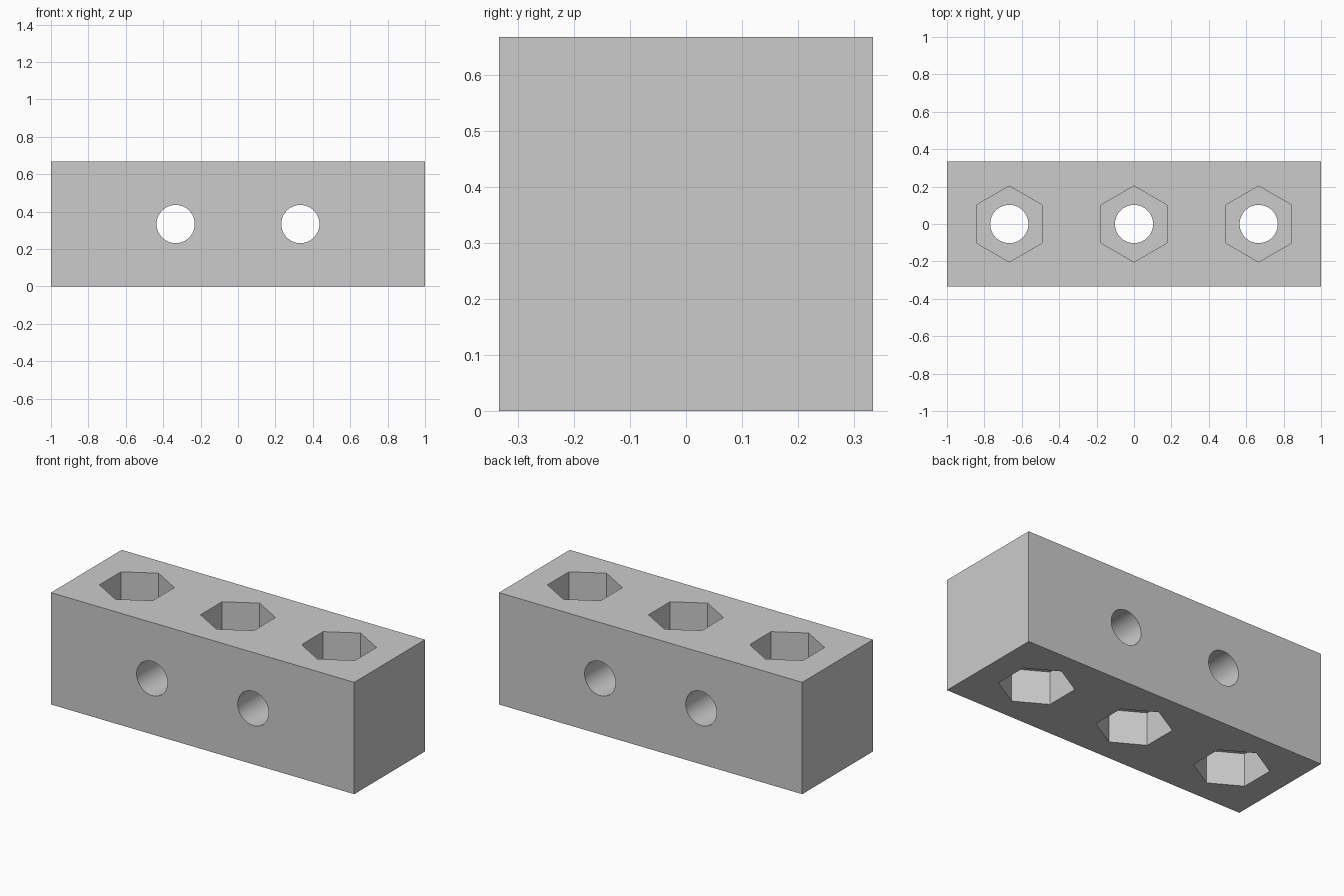
import bpy
import math

if "Cube" in bpy.data.objects:
    bpy.data.objects.remove(bpy.data.objects["Cube"])

S = 2 / 3          # cross-section of the bar
BORE = 0.102       # radius of round holes
HEX = 0.203        # corner radius of hexagonal pockets
DEPTH = 0.196      # pocket depth


def cutter(name, sides, radius, length, loc, rot):
    bpy.ops.mesh.primitive_cylinder_add(vertices=sides, radius=radius, depth=length,
                                        location=loc, rotation=rot)
    ob = bpy.context.object
    ob.name = name
    ob.hide_render = True
    return ob


# bar
bpy.ops.mesh.primitive_cube_add(size=1, location=(0, 0, S / 2))
block = bpy.context.object
block.name = "drilled_block"
block.scale = (2, S, S)
bpy.ops.object.transform_apply(location=True, rotation=False, scale=True)

cutters = []

# cross holes from front to back
for x in (-1 / 3, 1 / 3):
    cutters.append(cutter("cross_bore", 64, BORE, 1, (x, 0, S / 2), (math.pi / 2, 0, 0)))

# vertical holes with a hexagonal pocket at each end
for x in (-S, 0, S):
    cutters.append(cutter("vertical_bore", 64, BORE, 1, (x, 0, S / 2), (0, 0, 0)))
    for z in (0, S):
        cutters.append(cutter("hex_pocket", 6, HEX, 2 * DEPTH, (x, 0, z), (0, 0, 0)))

for c in cutters:
    m = block.modifiers.new(c.name, 'BOOLEAN')
    m.operation = 'DIFFERENCE'
    m.solver = 'EXACT'
    m.object = c

# bake the cuts and drop the cutters
bpy.ops.object.select_all(action='DESELECT')
block.select_set(True)
bpy.context.view_layer.objects.active = block
for m in list(block.modifiers):
    bpy.ops.object.modifier_apply(modifier=m.name)
for c in cutters:
    bpy.data.objects.remove(c, do_unlink=True)

bpy.ops.object.shade_smooth_by_angle(angle=math.radians(30))
